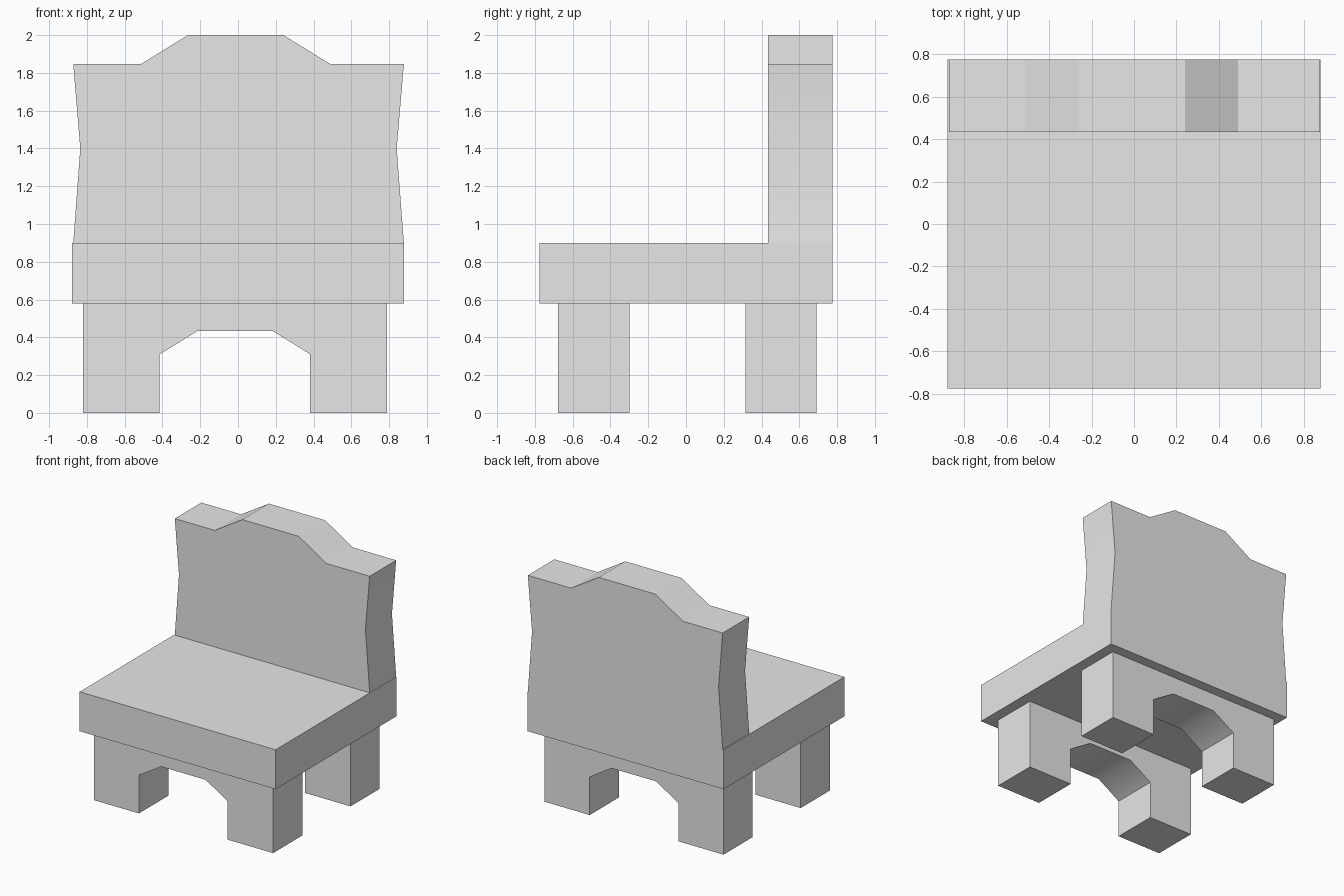
import bpy
import bmesh
import math

default_cube = bpy.data.objects.get("Cube")
if default_cube:
    bpy.data.objects.remove(default_cube, do_unlink=True)

grey = bpy.data.materials.new("plain_grey")
grey.use_nodes = True
grey.diffuse_color = (0.8, 0.8, 0.8, 1)
grey.node_tree.nodes["Principled BSDF"].inputs["Base Color"].default_value = (0.8, 0.8, 0.8, 1)


def extrude_profile(name, outline, y_front, y_back, smooth_angle):
    """Extrude an x-z outline from y_front to y_back."""
    bm = bmesh.new()
    face = bm.faces.new([bm.verts.new((x, y_front, z)) for x, z in outline])
    result = bmesh.ops.extrude_face_region(bm, geom=[face])
    moved = [v for v in result["geom"] if isinstance(v, bmesh.types.BMVert)]
    bmesh.ops.translate(bm, verts=moved, vec=(0, y_back - y_front, 0))
    bmesh.ops.recalc_face_normals(bm, faces=bm.faces)
    mesh = bpy.data.meshes.new(name)
    bm.to_mesh(mesh)
    bm.free()
    mesh.materials.append(grey)
    obj = bpy.data.objects.new(name, mesh)
    bpy.context.collection.objects.link(obj)
    bpy.ops.object.select_all(action="DESELECT")
    obj.select_set(True)
    bpy.context.view_layer.objects.active = obj
    bpy.ops.object.shade_smooth_by_angle(angle=math.radians(smooth_angle))
    return obj


# Seat slab
seat = [(-0.88, 0.58), (0.88, 0.58), (0.88, 0.9), (-0.88, 0.9)]
extrude_profile("seat", seat, -0.775, 0.775, 30)

# Backrest with pinched sides and a raised crest
backrest = [
    (-0.872, 0.9), (0.878, 0.9), (0.84, 1.4), (0.878, 1.846),
    (0.49, 1.846), (0.24, 2.0), (-0.265, 2.0), (-0.515, 1.846),
    (-0.872, 1.846), (-0.835, 1.4),
]
extrude_profile("backrest", backrest, 0.435, 0.775, 30)

# Front and back leg frames with an angular arch
leg_frame = [
    (-0.82, 0), (-0.415, 0), (-0.415, 0.31), (-0.215, 0.433),
    (0.185, 0.433), (0.382, 0.31), (0.382, 0), (0.79, 0),
    (0.79, 0.58), (-0.82, 0.58),
]
for name, y_front, y_back in (("front_legs", -0.678, -0.3), ("back_legs", 0.315, 0.69)):
    extrude_profile(name, leg_frame, y_front, y_back, 40)
